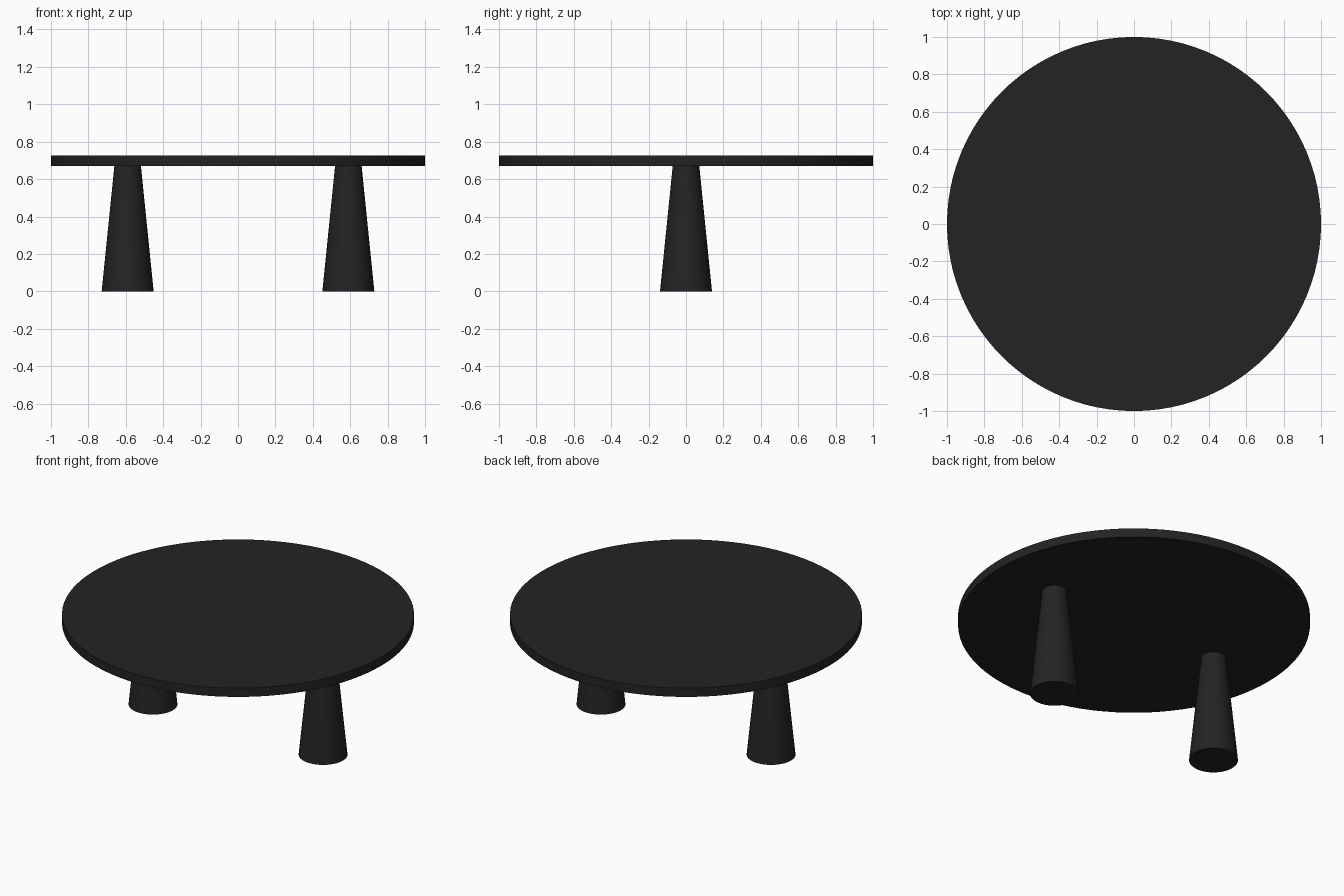
import bpy
import math

if "Cube" in bpy.data.objects:
    bpy.data.objects.remove(bpy.data.objects["Cube"])

# One flat near-black colour for the whole table
black = bpy.data.materials.new("matte black")
black.diffuse_color = (0.017, 0.017, 0.017, 1.0)
black.use_nodes = True
black.node_tree.nodes["Principled BSDF"].inputs["Base Color"].default_value = black.diffuse_color


def tapered_cylinder(name, x, z0, z1, r0, r1, sides):
    """Round solid from z0 (radius r0) to z1 (radius r1), standing at x."""
    bpy.ops.mesh.primitive_cone_add(vertices=sides, radius1=r0, radius2=r1,
                                    depth=z1 - z0,
                                    location=(x, 0, (z0 + z1) / 2))
    obj = bpy.context.object
    obj.name = name
    obj.data.materials.append(black)
    bpy.ops.object.shade_smooth_by_angle(angle=math.radians(30))
    return obj


TOP_BOTTOM, TOP_HEIGHT = 0.67, 0.725

# Round tabletop
tapered_cylinder("tabletop", 0, TOP_BOTTOM, TOP_HEIGHT, 1.0, 1.0, 96)

# Two conical legs, wider at the floor
for side, x in (("left", -0.59), ("right", 0.59)):
    tapered_cylinder(side + "_leg", x, 0, TOP_BOTTOM, 0.139, 0.071, 48)
